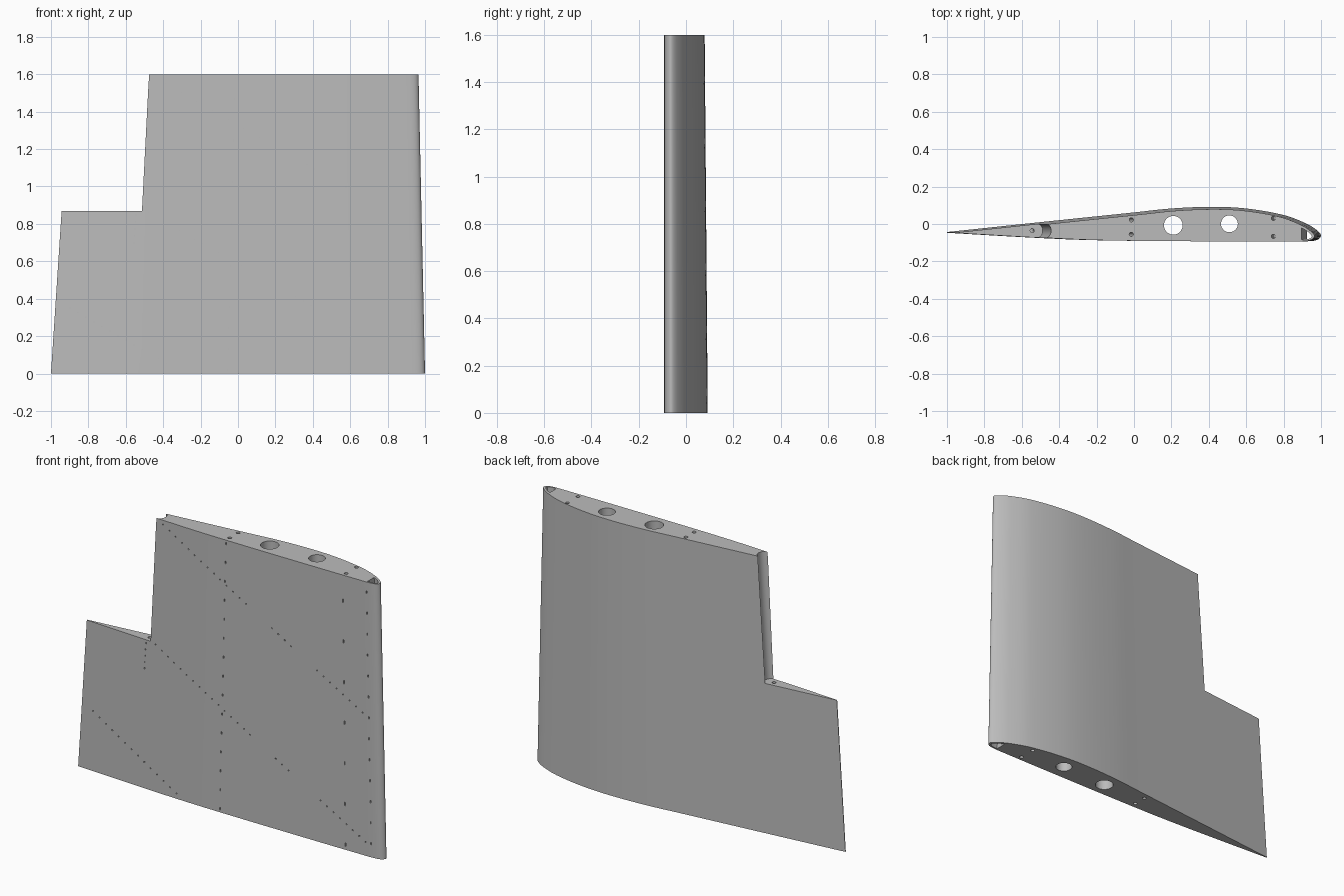
import bpy, bmesh, math
from mathutils import Vector

if "Cube" in bpy.data.objects:
    bpy.data.objects.remove(bpy.data.objects["Cube"])

H = 1.6            # span height
NOTCH_Z = 0.87     # ledge height of the aileron cut-out

grey = bpy.data.materials.new("light_grey")
grey.diffuse_color = (0.5, 0.5, 0.5, 1)
grey.use_nodes = True
grey.node_tree.nodes["Principled BSDF"].inputs["Base Color"].default_value = grey.diffuse_color


def taper(x, y, z):
    """Move a root-section point to the section at height z."""
    t = z / H
    s = 1 - 0.07 * t
    le = 1 - 0.035 * t
    return Vector((le - (1 - x) * s, -0.093 + (y + 0.093) * s, z))


def spline(points, steps):
    """Smooth curve through points, spaced by chord length."""
    p = [Vector(q) for q in points]
    u = [0.0]
    for a, b in zip(p, p[1:]):
        u.append(u[-1] + (b - a).length)
    n = len(p)
    m = [(p[min(i + 1, n - 1)] - p[max(i - 1, 0)]) /
         (u[min(i + 1, n - 1)] - u[max(i - 1, 0)]) for i in range(n)]
    out = []
    for i in range(n - 1):
        h = u[i + 1] - u[i]
        for k in range(steps):
            t = k / steps
            out.append(p[i] * (2*t**3 - 3*t*t + 1) + m[i] * h * (t**3 - 2*t*t + t)
                       + p[i + 1] * (3*t*t - 2*t**3) + m[i + 1] * h * (t**3 - t*t))
    return out + [p[-1]]


def add_loft(bm, low, high):
    """Closed solid between two matching rings."""
    a = [bm.verts.new(v) for v in low]
    b = [bm.verts.new(v) for v in high]
    n = len(a)
    faces = [bm.faces.new((a[i], a[(i + 1) % n], b[(i + 1) % n], b[i])) for i in range(n)]
    faces += [bm.faces.new(a[::-1]), bm.faces.new(b)]
    bmesh.ops.recalc_face_normals(bm, faces=faces)


def make_object(name, bm):
    me = bpy.data.meshes.new(name)
    bm.to_mesh(me)
    bm.free()
    ob = bpy.data.objects.new(name, me)
    ob.data.materials.append(grey)
    bpy.context.collection.objects.link(ob)
    return ob


def circle(x, y, z, r, n):
    return [Vector((x + r * math.cos(2 * math.pi * i / n),
                    y + r * math.sin(2 * math.pi * i / n), z)) for i in range(n)]


# Wing body: tapered aerofoil loft
outline = [(-1, -.043), (-.5, .01), (0, .062), (.2, .083), (.42, .092), (.6, .083),
           (.8, .048), (.92, .003), (.98, -.035), (1, -.062), (.985, -.082),
           (.95, -.091), (.85, -.093), (.5, -.093), (0, -.09), (-.3, -.084),
           (-.6, -.07), (-1, -.047)]
section = spline(outline, 6)
bm = bmesh.new()
add_loft(bm, [taper(p.x, p.y, 0) for p in section], [taper(p.x, p.y, H) for p in section])
wing = make_object("wing_body", bm)

cutters = []

# Aileron cut-out with a rounded cove
def cove(edge, z):
    arc = [Vector((edge + 0.032 * math.cos(a), -0.036 + 0.038 * math.sin(a), z))
           for a in (math.pi * (i / 16 - 0.5) for i in range(17))]
    return [Vector((-1.3, -.3, z)), Vector((edge, -.3, z))] + arc + \
           [Vector((edge, .3, z)), Vector((-1.3, .3, z))]

bm = bmesh.new()
slope = 0.045 / (H - NOTCH_Z)
add_loft(bm, cove(-0.52, NOTCH_Z), cove(-0.475 + 0.1 * slope, H + 0.1))
cutters.append(make_object("aileron_cutter", bm))

# Spar holes, pin holes, hinge hole: (x low, x high, y, radius, z low, z high)
holes = [(.21, .21, -.007, .05, -.1, 1.7, 40), (.51, .51, .001, .045, -.1, 1.7, 40),
         (-.058, -.012, .022, .011, -.1, 1.7, 14), (-.058, -.012, -.055, .011, -.1, 1.7, 14),
         (.762, .744, .03, .011, -.1, 1.7, 14), (.762, .744, -.066, .011, -.1, 1.7, 14),
         (-.55, -.54, -.036, .011, .7, 1.0, 14)]
bm = bmesh.new()
for x0, x1, y, r, z0, z1, n in holes:
    add_loft(bm, circle(x0, y, z0, r, n), circle(x1, y, z1, r, n))

# Hollow leading edge
pocket = [(.925, -.081), (.925, -.016), (.945, -.026), (.965, -.04), (.98, -.054),
          (.985, -.064), (.98, -.073), (.965, -.08)]
add_loft(bm, [taper(x, y, -.1) for x, y in pocket], [taper(x, y, 1.7) for x, y in pocket])
cutters.append(make_object("hole_cutter", bm))

# Tiny slits in the flat skin
lower = [taper for taper in outline[10:]]
def skin_y(x, z):
    t = z / H
    rx = 1 - (1 - 0.035 * t - x) / (1 - 0.07 * t)
    for (xa, ya), (xb, yb) in zip(lower, lower[1:]):
        if xb <= rx <= xa:
            return taper(rx, ya + (yb - ya) * (rx - xa) / (xb - xa), z).y
    return -0.09

slits = []
def row(x0, z0, x1, z1, count, w, h, gaps=()):
    for i in range(count):
        t = i / (count - 1)
        x, z = x0 + (x1 - x0) * t, z0 + (z1 - z0) * t
        if not any(a < x < b for a, b in gaps):
            slits.append((x, z, w, h))

row(-.015, 1.58, -.055, .02, 15, .006, .014)
row(.745, 1.45, .76, .03, 7, .006, .02)
row(.895, 1.54, .925, .08, 13, .006, .014)
gaps = ((.15, .27), (.43, .57))
row(-.43, 1.575, .87, .83, 32, .007, .006, gaps)
row(-.48, .86, .89, .08, 34, .007, .006, gaps)
row(-.9, .35, -.34, .03, 14, .007, .006)
row(-.545, .85, -.555, .7, 5, .005, .008)
bm = bmesh.new()
for x, z, w, h in slits:
    y = skin_y(x, z)
    ring = [(-w/2, -h/2), (w/2, -h/2), (w/2, h/2), (-w/2, h/2)]
    add_loft(bm, [Vector((x + a, y - .01, z + b)) for a, b in ring],
             [Vector((x + a, y + .006, z + b)) for a, b in ring])
cutters.append(make_object("slit_cutter", bm))

# Apply every cut to the wing
for cutter in cutters:
    mod = wing.modifiers.new(cutter.name, "BOOLEAN")
    mod.operation = "DIFFERENCE"
    mod.solver = "EXACT"
    mod.object = cutter
bpy.context.view_layer.objects.active = wing
wing.select_set(True)
for cutter in cutters:
    bpy.ops.object.modifier_apply(modifier=cutter.name)
for cutter in cutters:
    bpy.data.objects.remove(cutter)
bpy.ops.object.shade_smooth_by_angle(angle=math.radians(30))
